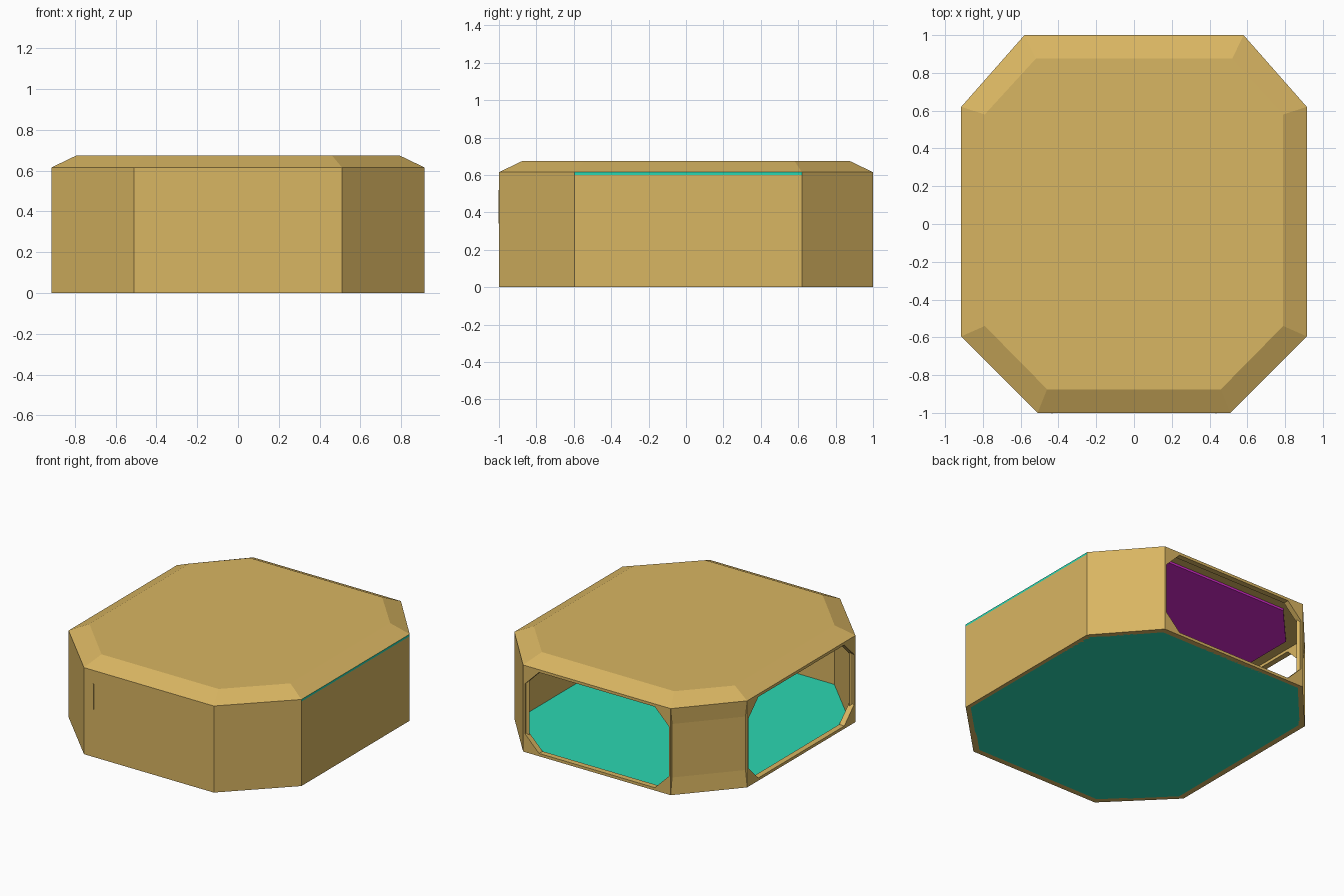
import bpy, bmesh
from mathutils import Vector

cube = bpy.data.objects.get("Cube")
if cube:
    bpy.data.objects.remove(cube)


def material(name, srgb):
    rgb = [(c / 255) ** 2.2 for c in srgb]
    mat = bpy.data.materials.new(name)
    mat.use_nodes = True
    mat.diffuse_color = (*rgb, 1)
    mat.node_tree.nodes["Principled BSDF"].inputs["Base Color"].default_value = (*rgb, 1)
    return mat


SAND = material("sand", (216, 180, 98))
TEAL = material("teal", (47, 214, 176))
MAGENTA = material("magenta", (212, 46, 204))


def finish(name, rings, mat, caps=True):
    """Skin a list of equal point rings; without caps the last ring joins the first."""
    bm = bmesh.new()
    loops = [[bm.verts.new(p) for p in ring] for ring in rings]
    pairs = list(zip(loops, loops[1:])) + ([] if caps else [(loops[-1], loops[0])])
    for lo, hi in pairs:
        for i in range(len(lo)):
            j = (i + 1) % len(lo)
            bm.faces.new((lo[i], lo[j], hi[j], hi[i]))
    if caps:
        bm.faces.new(loops[0])
        bm.faces.new(loops[-1])
    bmesh.ops.recalc_face_normals(bm, faces=bm.faces)
    mesh = bpy.data.meshes.new(name)
    bm.to_mesh(mesh)
    bm.free()
    mesh.materials.append(mat)
    obj = bpy.data.objects.new(name, mesh)
    bpy.context.collection.objects.link(obj)


def octagon(hx, hy, front, back, y_front, y_back):
    """Counter-clockwise from the front edge."""
    return [(-front, -hy), (front, -hy), (hx, y_front), (hx, y_back),
            (back, hy), (-back, hy), (-hx, y_back), (-hx, y_front)]


def at(points, z):
    return [(x, y, z) for x, y in points]


OUTER = octagon(0.915, 1.0, 0.51, 0.58, -0.595, 0.62)
INNER = octagon(0.79, 0.875, 0.46, 0.52, -0.54, 0.58)
FLOOR = [(x * 0.97, y * 0.97) for x, y in OUTER]
EAVE, TOP, THICK = 0.615, 0.675, 0.04


def edge(i):
    a, b = Vector((*OUTER[i], 0)), Vector((*OUTER[(i + 1) % 8], 0))
    along = (b - a).normalized()
    return a, b, along, Vector((-along.y, along.x, 0))


def wall(name, i, profile, mat=SAND):
    """Sweep an (inset, height) profile along one side."""
    a, b, along, inward = edge(i)
    up = Vector((0, 0, 1))
    finish(name, [[p + inward * d + up * z for d, z in profile] for p in (a, b)], mat)


def open_wall(name, i, jamb=0.015, sill=0.02, cut=0.11):
    """Frame around an opening with clipped corners."""
    a, b, along, inward = edge(i)
    w = (b - a).length

    def clipped(x0, x1, z0, z1):
        return [(x0 + cut, z0), (x1 - cut, z0), (x1, z0 + cut), (x1, z1 - cut),
                (x1 - cut, z1), (x0 + cut, z1), (x0, z1 - cut), (x0, z0 + cut)]

    hole = clipped(jamb, w - jamb, sill, EAVE - sill)
    rim = [(0, 0), (w, 0), (w, sill + cut), (w, EAVE - sill - cut),
           (w, EAVE), (0, EAVE), (0, EAVE - sill - cut), (0, sill + cut)]

    def place(points, depth):
        return [a + along * u + inward * depth + Vector((0, 0, z)) for u, z in points]

    finish(name, [place(rim, 0), place(hole, 0), place(hole, THICK), place(rim, THICK)],
           SAND, caps=False)


# Roof, ceiling and floor
finish("roof", [at(OUTER, EAVE), at(INNER, TOP)], SAND)
finish("ceiling", [at(INNER, 0.6), at(INNER, 0.62)], MAGENTA)
finish("floor", [at(FLOOR, 0.0), at(FLOOR, 0.015)], TEAL)


def slab(z0, z1):
    return [(0, z0), (0, z1), (THICK, z1), (THICK, z0)]


# Solid walls
for name, side in (("front_wall", 0), ("front_left_wall", 1),
                   ("back_left_wall", 3), ("front_right_wall", 7)):
    wall(name, side, slab(0, EAVE))
wall("left_wall", 2, slab(0, 0.6))
wall("left_wall_trim", 2, slab(0.6, EAVE), TEAL)

# Corner post between the openings, slightly waisted
wall("corner_post", 5, [(0, 0), (0.01, 0.12), (0.01, 0.5), (0, EAVE),
                        (THICK, EAVE), (THICK, 0)])

# Open walls
open_wall("back_opening", 4)
open_wall("right_opening", 6)

# Narrow seams on the front wall
for name, x in (("front_seam_left", 0.435), ("front_seam_right", -0.435)):
    seam = [(x - 0.003, -1.002), (x + 0.003, -1.002), (x + 0.003, -0.99), (x - 0.003, -0.99)]
    finish(name, [at(seam, 0.34), at(seam, 0.52)], SAND)
